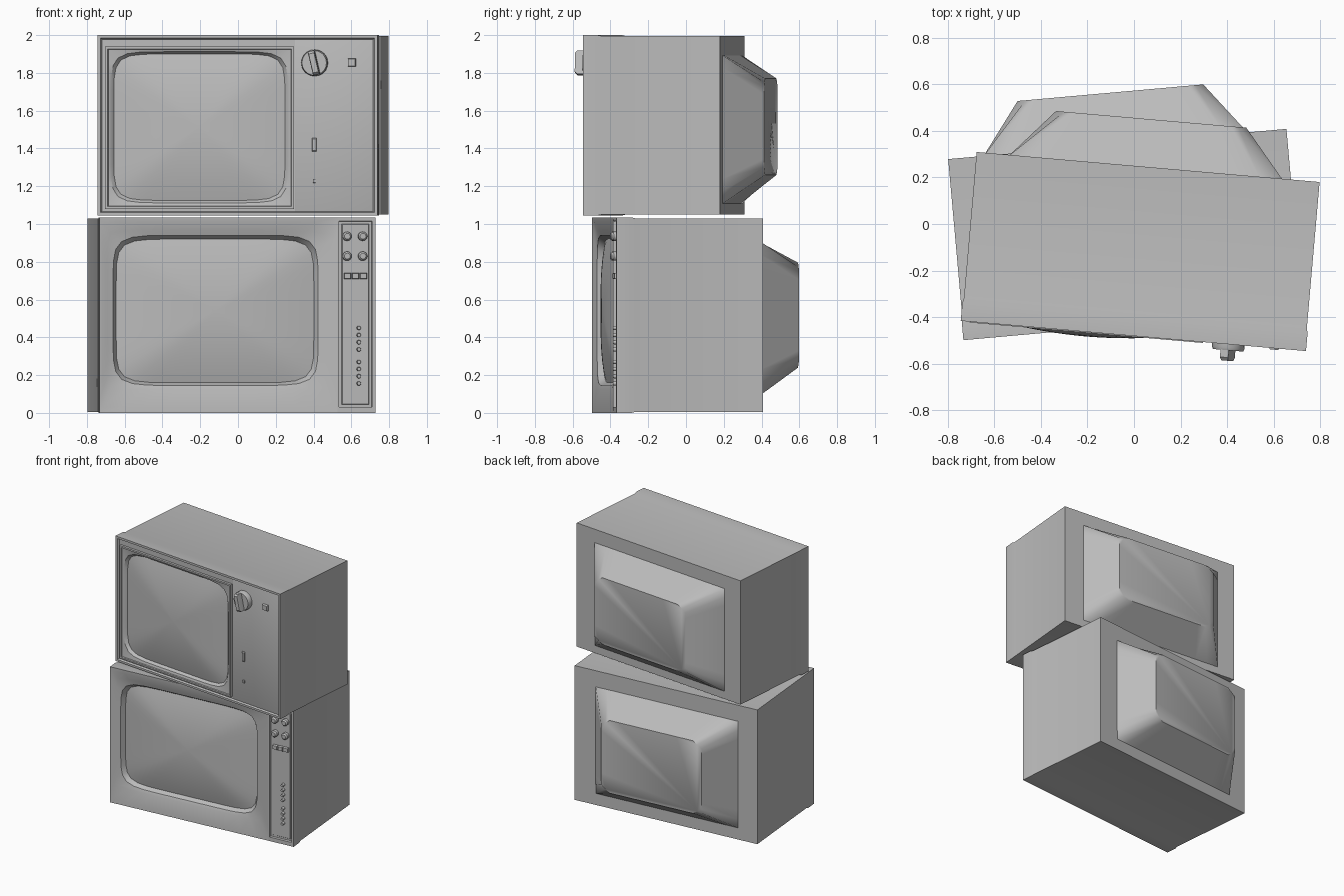
import bpy, bmesh, math
from mathutils import Matrix, Vector

if "Cube" in bpy.data.objects:
    bpy.data.objects.remove(bpy.data.objects["Cube"], do_unlink=True)

grey = bpy.data.materials.new("plain_grey")
grey.use_nodes = True
GREY = (0.5, 0.5, 0.5, 1)
grey.diffuse_color = GREY
grey.node_tree.nodes["Principled BSDF"].inputs["Base Color"].default_value = GREY

RECT, CHAMFER, ROUND, BARREL, SOFT = 0, -1, 2, 8, 24


def outline(x0, x1, z0, z1, y, shape, side):
    """Closed outline, counter-clockwise from the front, in a given corner style."""
    pts = []
    for k in range(4):
        for i in range(side):
            s, t = -1 + 2 * i / side, -1
            for _ in range(k):
                s, t = -t, s
            f = 1
            if shape > 0:
                f = (abs(s) ** shape + abs(t) ** shape) ** (-1 / shape)
            elif shape == CHAMFER:
                f = min(1, (2 - 2 / side) / (abs(s) + abs(t)))
            pts.append(Vector(((x0 + x1) / 2 + s * f * (x1 - x0) / 2, y,
                               (z0 + z1) / 2 + t * f * (z1 - z0) / 2)))
    return pts


def loft(name, place, rings, side=1, back=False, front=True, angle=35):
    """Skin outlines listed from back to front (or outside to inside)."""
    bm = bmesh.new()
    loops = [[bm.verts.new(p) for p in outline(*r, side)] for r in rings]
    for a, b in zip(loops, loops[1:]):
        for i in range(len(a)):
            j = (i + 1) % len(a)
            bm.faces.new((a[i], a[j], b[j], b[i]))
    if back:
        bm.faces.new(loops[0][::-1])
    if front:
        bm.faces.new(loops[-1])
    mesh = bpy.data.meshes.new(name)
    bm.to_mesh(mesh)
    bm.free()
    mesh.materials.append(grey)
    ob = bpy.data.objects.new(name, mesh)
    bpy.context.collection.objects.link(ob)
    ob.matrix_world = place
    bpy.ops.object.select_all(action='DESELECT')
    ob.select_set(True)
    bpy.context.view_layer.objects.active = ob
    bpy.ops.object.shade_smooth_by_angle(angle=math.radians(angle))
    return ob


def stud(name, place, x, z, hw, hz, y0, y1, shape=RECT, taper=0.85):
    """Small control standing out from the front, with a softened edge."""
    def ring(f, y):
        return (x - hw * f, x + hw * f, z - hz * f, z + hz * f, y, shape)
    loft(name, place, [ring(1, y0), ring(1, y0 + (y1 - y0) * 0.75), ring(taper, y1)],
         side=6 if shape else 1)


def dome(x0, x1, z0, z1, edge, peak):
    """Outlines of a bulging screen, from its edge to near its middle."""
    cx, cz, rings = (x0 + x1) / 2, (z0 + z1) / 2, []
    for r in (1, 0.9, 0.75, 0.6, 0.45, 0.3, 0.15, 0.03):
        w, h = (x1 - x0) / 2 * r, (z1 - z0) / 2 * r
        rings.append((cx - w, cx + w, cz - h, cz + h, edge + (peak - edge) * (1 - r * r), BARREL))
    return rings


def tube_cover(name, place, base, tip, y0, y1):
    """Tapered housing on the back."""
    loft(name, place, [(*tip, y1, CHAMFER), (*base, y0, RECT)], side=12, back=True,
         front=False, angle=50)


def stand(x, y, degrees):
    return Matrix.Translation((x, y, 0)) @ Matrix.Rotation(math.radians(degrees), 4, 'Z')


# ---- lower set ----
low = stand(-0.037, -0.045, 5.1)
loft("lower_cabinet", low, [
    (-0.729, 0.729, 0.005, 1.03, 0.39, RECT),
    (-0.729, 0.729, 0.005, 1.03, -0.29, RECT),
    (-0.733, 0.733, 0, 1.035, -0.31, RECT),
    (-0.733, 0.733, 0, 1.035, -0.39, RECT)], back=True, front=False)
tube_cover("lower_tube_cover", low, (-0.58, 0.565, 0.09, 0.91), (-0.41, 0.39, 0.24, 0.795),
           0.385, 0.612)
loft("lower_screen_surround", low, [
    (-0.733, 0.53, 0, 1.035, -0.39, RECT),
    (-0.72, 0.52, 0.03, 1.01, -0.388, RECT),
    (-0.69, 0.47, 0.125, 0.965, -0.376, SOFT),
    (-0.66, 0.43, 0.145, 0.94, -0.368, BARREL)] +
    dome(-0.64, 0.41, 0.16, 0.92, -0.335, -0.388), side=12)
loft("lower_control_panel", low, [
    (0.53, 0.733, 0, 1.035, -0.39, RECT),
    (0.54, 0.715, 0.03, 1.015, -0.39, RECT),
    (0.542, 0.713, 0.032, 1.013, -0.372, RECT),
    (0.555, 0.7, 0.045, 1.0, -0.372, RECT),
    (0.558, 0.697, 0.048, 0.997, -0.376, RECT)])
for x in (0.582, 0.665):
    for z in (0.935, 0.83):
        stud("lower_knob", low, x, z, 0.024, 0.024, -0.37, -0.41, ROUND, 0.65)
for i in range(3):
    stud("lower_push_button", low, 0.585 + i * 0.042, 0.725, 0.019, 0.016, -0.37, -0.395)
for start in (0.45, 0.27):
    for i in range(4):
        stud("lower_small_button", low, 0.645, start - i * 0.038, 0.011, 0.011,
             -0.37, -0.4, ROUND)

# ---- upper set ----
up = stand(0.029, -0.118, -5)
loft("upper_cabinet", up, [
    (-0.739, 0.739, 1.05, 1.995, 0.364, RECT),
    (-0.739, 0.739, 1.05, 1.995, -0.265, RECT),
    (-0.744, 0.744, 1.045, 2, -0.287, RECT),
    (-0.744, 0.744, 1.045, 2, -0.364, RECT),
    (-0.728, 0.728, 1.06, 1.984, -0.364, RECT),
    (-0.72, 0.72, 1.066, 1.977, -0.35, RECT)], back=True, front=False)
tube_cover("upper_tube_cover", up, (-0.6, 0.58, 1.105, 1.895), (-0.415, 0.405, 1.26, 1.77),
           0.36, 0.569)
loft("upper_screen_surround", up, [
    (-0.72, 0.305, 1.066, 1.977, -0.35, RECT),
    (-0.705, 0.3, 1.08, 1.94, -0.35, RECT),
    (-0.705, 0.3, 1.08, 1.94, -0.368, RECT),
    (-0.69, 0.288, 1.092, 1.927, -0.368, RECT),
    (-0.687, 0.285, 1.095, 1.924, -0.36, RECT),
    (-0.675, 0.268, 1.112, 1.912, -0.355, BARREL)] +
    dome(-0.66, 0.25, 1.125, 1.9, -0.335, -0.384), side=12)
loft("upper_control_panel", up, [
    (0.305, 0.72, 1.066, 1.977, -0.35, RECT),
    (0.31, 0.715, 1.07, 1.972, -0.352, RECT)])
stud("upper_dial", up, 0.41, 1.853, 0.07, 0.07, -0.345, -0.39, ROUND, 0.93)
turned = up @ Matrix.Translation((0.41, 0, 1.853)) @ Matrix.Rotation(math.radians(-13), 4, 'Y')
stud("upper_dial_grip", turned, 0, 0, 0.018, 0.064, -0.38, -0.435, RECT, 0.8)
stud("upper_square_button", up, 0.607, 1.855, 0.021, 0.021, -0.345, -0.37)
stud("upper_slider", up, 0.407, 1.42, 0.011, 0.036, -0.345, -0.365)
stud("upper_indicator", up, 0.407, 1.228, 0.007, 0.011, -0.345, -0.36)
